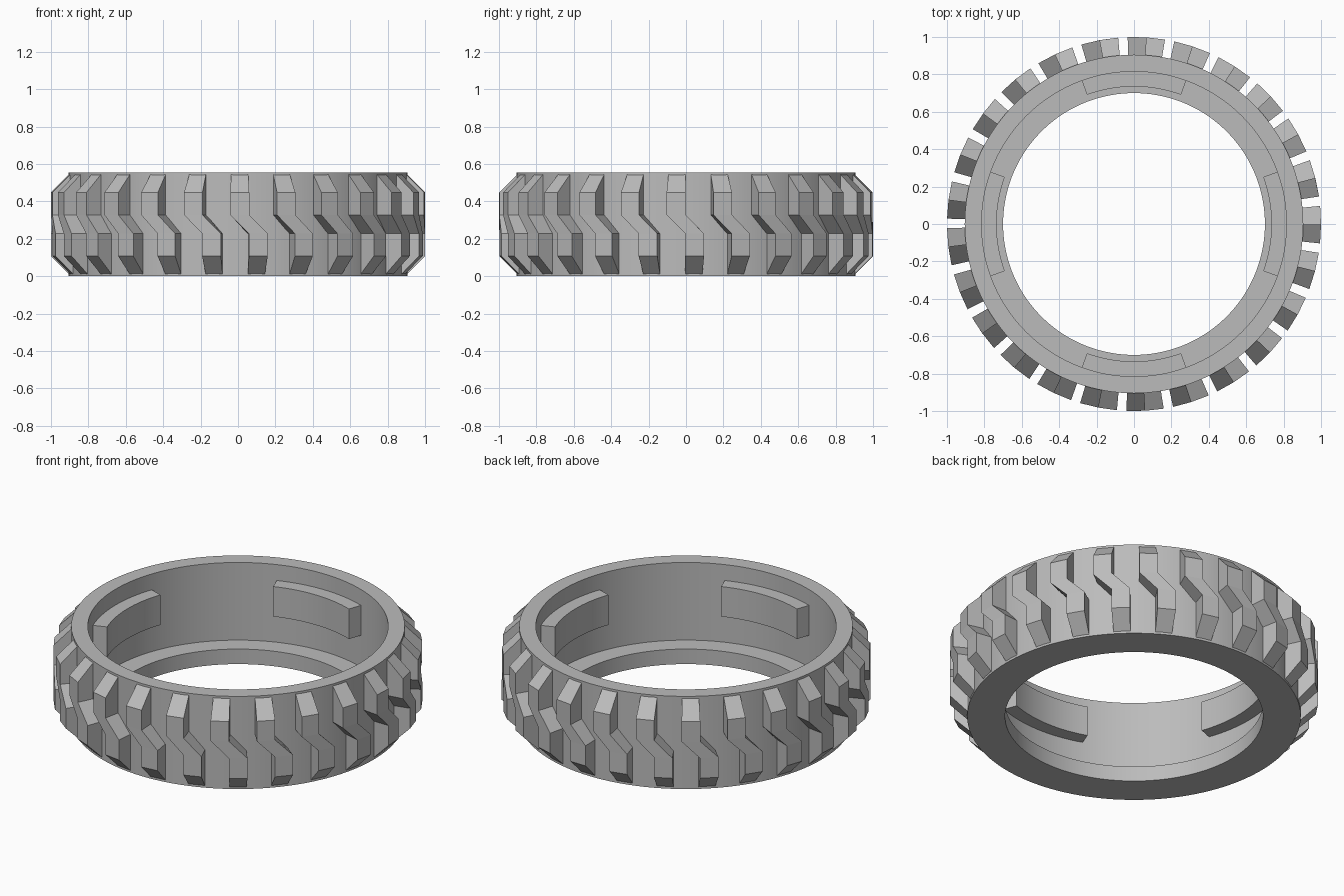
import bpy, bmesh
from math import sin, cos, radians, tau

cube = bpy.data.objects.get("Cube")
if cube:
    bpy.data.objects.remove(cube, do_unlink=True)

# Single rubber colour
rubber = bpy.data.materials.new("grey_rubber")
rubber.use_nodes = True
GREY = (0.5, 0.5, 0.5, 1)
rubber.diffuse_color = GREY
rubber.node_tree.nodes["Principled BSDF"].inputs["Base Color"].default_value = GREY

HEIGHT, MID = 0.555, 0.2775
OUTER, INNER, LIP = 0.905, 0.815, 0.70


def polar(r, angle, z):
    return (r * cos(angle), r * sin(angle), z)


def finish(name, bm, smooth=False):
    bmesh.ops.recalc_face_normals(bm, faces=bm.faces)
    mesh = bpy.data.meshes.new(name)
    bm.to_mesh(mesh)
    bm.free()
    mesh.materials.append(rubber)
    obj = bpy.data.objects.new(name, mesh)
    bpy.context.collection.objects.link(obj)
    if smooth:
        bpy.ops.object.select_all(action="DESELECT")
        obj.select_set(True)
        bpy.context.view_layer.objects.active = obj
        bpy.ops.object.shade_smooth_by_angle(angle=radians(30))
    return obj


def skin(bm, rings, closed=False):
    """Bridge rings of equal length; cap the ends unless closed."""
    loops = [[bm.verts.new(p) for p in ring] for ring in rings]
    n = len(loops[0])
    pairs = list(zip(loops, loops[1:]))
    if closed:
        pairs.append((loops[-1], loops[0]))
    else:
        bm.faces.new(loops[0])
        bm.faces.new(loops[-1])
    for a, b in pairs:
        for i in range(n):
            j = (i + 1) % n
            bm.faces.new((a[i], a[j], b[j], b[i]))


# Tyre body: stepped section turned around the axis, with a lower inner lip
section = [(LIP, 0), (OUTER, 0), (OUTER, HEIGHT), (INNER, HEIGHT),
           (INNER, 0.09), (LIP, 0.09)]
SEGMENTS = 144
bm = bmesh.new()
skin(bm, [[polar(r, tau * i / SEGMENTS, z) for r, z in section]
          for i in range(SEGMENTS)], closed=True)
finish("tyre_body", bm, smooth=True)

# Tread lugs: zigzag bars with chamfered shoulders
COUNT, HALF_WIDTH, SHIFT = 25, radians(2.9), radians(2.85)
START = radians(-90 + 3.4)
ROOT = 0.885
# rows of (height from middle, outer radius, sideways step)
rows = [(-0.265, OUTER, 1), (-0.17, 1, 1), (-0.05, 1, 1),
        (0.05, 1, -1), (0.17, 1, -1), (0.265, OUTER, -1)]
bm = bmesh.new()
for k in range(COUNT):
    centre = START + tau * k / COUNT
    rings = []
    for dz, r, side in rows:
        a = centre + side * SHIFT
        z = MID + dz
        rings.append([polar(ROOT, a - HALF_WIDTH, z), polar(r, a - HALF_WIDTH, z),
                      polar(r, a + HALF_WIDTH, z), polar(ROOT, a + HALF_WIDTH, z)])
    skin(bm, rings)
finish("tread_lugs", bm)

# Inner locking blocks: four curved bars on the inside wall
STEPS, SPAN = 16, radians(20)
bm = bmesh.new()
for k in range(4):
    rings = []
    for i in range(STEPS + 1):
        a = k * tau / 4 + SPAN * (2 * i / STEPS - 1)
        rings.append([polar(r, a, z) for r, z in
                      ((0.735, 0.28), (0.825, 0.28), (0.825, 0.46), (0.735, 0.46))])
    skin(bm, rings)
finish("inner_blocks", bm, smooth=True)
